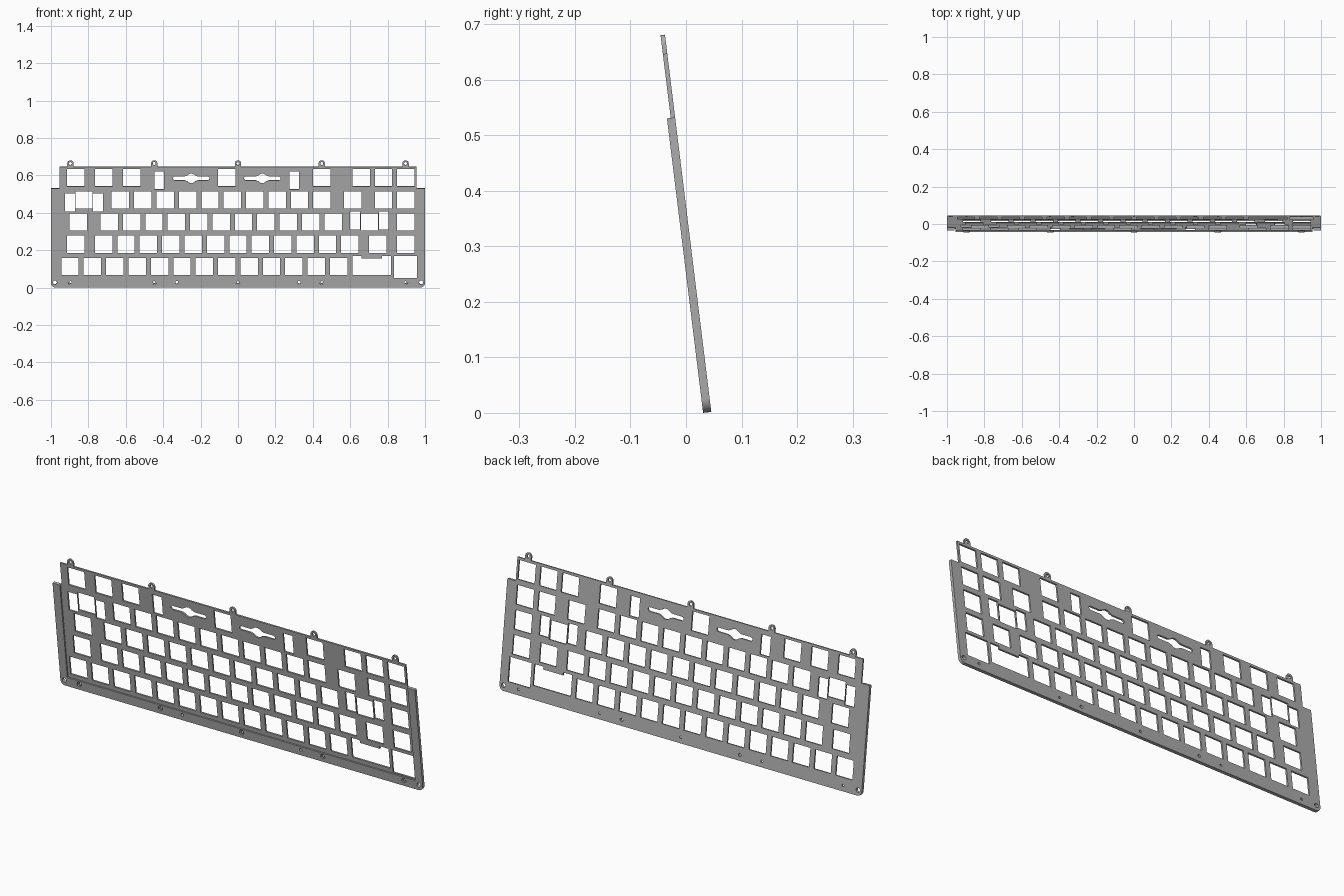
import bpy, bmesh, math

if "Cube" in bpy.data.objects:
    bpy.data.objects.remove(bpy.data.objects["Cube"])

U = 0.1197           # key pitch
X0, V0 = -0.898, 0.1125   # centre of the lowest left key
KEY = 0.093          # switch opening
THIN, THICK = 0.008, 0.0148
TILT = math.radians(7)

metal = bpy.data.materials.new("grey metal")
metal.use_nodes = True
colour = (0.42, 0.42, 0.42, 1)
metal.diffuse_color = colour
metal.node_tree.nodes["Principled BSDF"].inputs["Base Color"].default_value = colour


def rect(cx, cy, w, h):
    return [(cx - w/2, cy - h/2), (cx + w/2, cy - h/2), (cx + w/2, cy + h/2), (cx - w/2, cy + h/2)]


def arc(cx, cy, r, a0, a1, n):
    return [(cx + r*math.cos(math.radians(a0 + (a1 - a0)*i/n)),
             cy + r*math.sin(math.radians(a0 + (a1 - a0)*i/n))) for i in range(n + 1)]


def circle(cx, cy, r, n=20):
    return arc(cx, cy, r, 0, 360, n)[:-1]


def slab(name, loops, w0, w1, open_back=False):
    """Extrude an outline with openings from depth w0 to w1, then lean it."""
    cu = bpy.data.curves.new(name, 'CURVE')
    cu.dimensions = '2D'
    cu.fill_mode = 'BOTH'
    cu.extrude = (w1 - w0)/2
    for pts in loops:
        sp = cu.splines.new('POLY')
        sp.points.add(len(pts) - 1)
        for p, (x, y) in zip(sp.points, pts):
            p.co = (x, y, 0, 1)
        sp.use_cyclic_u = True
    tmp = bpy.data.objects.new(name + "_curve", cu)
    bpy.context.collection.objects.link(tmp)
    dg = bpy.context.evaluated_depsgraph_get()
    me = bpy.data.meshes.new_from_object(tmp.evaluated_get(dg))
    bpy.data.objects.remove(tmp)
    bm = bmesh.new()
    bm.from_mesh(me)
    bmesh.ops.remove_doubles(bm, verts=bm.verts, dist=1e-5)
    bmesh.ops.recalc_face_normals(bm, faces=bm.faces)
    if open_back:   # hidden contact face
        bmesh.ops.delete(bm, geom=[f for f in bm.faces if f.normal.z < -0.9], context='FACES')
    bmesh.ops.translate(bm, verts=bm.verts, vec=(0, 0, (w0 + w1)/2))
    bm.to_mesh(me)
    bm.free()
    me.name = name
    me.materials.clear()
    me.materials.append(metal)
    ob = bpy.data.objects.new(name, me)
    bpy.context.collection.objects.link(ob)
    ob.rotation_euler = (math.pi/2 + TILT, 0, 0)
    ob.location = (0, 0.0455, THICK*math.sin(TILT))
    bpy.ops.object.select_all(action='DESELECT')
    ob.select_set(True)
    bpy.context.view_layer.objects.active = ob
    bpy.ops.object.shade_smooth_by_angle(angle=math.radians(30))
    return ob


def kx(i):
    return X0 + i*U


def kv(row):
    return V0 + row*U


# switch openings, by row from the bottom, positions in key units
rows = [
    [float(i) for i in range(13)],
    [0.25] + [1.5 + i for i in range(12)] + [13.75, 15],
    [0.375] + [1.75 + i for i in range(11)] + [13.375, 15],
    [0.625] + [2.25 + i for i in range(10)] + [12.625, 14, 15],
    [0.25, 1.5, 2.75, 7, 11.25, 13, 14, 15],
]
openings = [rect(kx(i), kv(r), KEY, KEY) for r, row in enumerate(rows) for i in row]

# stabiliser openings beside the wide keys: row, key, half spacing, shift
for r, i, half, dv in [(2, 13.375, 0.077, 0.009), (3, 0.625, 0.075, -0.014), (4, 7, 0.361, -0.014)]:
    for s in (-1, 1):
        openings.append(rect(kx(i) + s*half, kv(r) + dv, 0.052, 0.097))

# wide opening with a stepped top edge, and the large corner opening
openings.append([(0.611, 0.067), (0.819, 0.067), (0.819, 0.170), (0.770, 0.170),
                 (0.770, 0.156), (0.660, 0.156), (0.660, 0.170), (0.611, 0.170)])
openings.append(rect(0.895, 0.110, 0.122, 0.120))

# slots with a round bulge in the middle
for s in (-1, 1):
    cx, cv = kx(7) + s*0.190, kv(4) - 0.004
    half = arc(cx, cv, 0.026, 40, 140, 8)
    half += [(cx - 0.036, cv + 0.010)]
    half += arc(cx - 0.088, cv, 0.010, 90, 270, 8)
    half += [(cx - 0.036, cv - 0.010)]
    half += arc(cx, cv, 0.026, 220, 320, 8)
    half += [(cx + 0.036, cv - 0.010)]
    half += arc(cx + 0.088, cv, 0.010, -90, 90, 8)
    half += [(cx + 0.036, cv + 0.010)]
    openings.append(half)

# screw and pin holes
screws = [-0.896, -0.448, 0, 0.448, 0.896]
pins = [circle(s*0.327, 0.028, 0.008) for s in (-1, 1)]
pins += [circle(s*0.979, 0.027, 0.011) for s in (-1, 1)]
screw_holes = [circle(x, 0.028, 0.006) for x in screws]
tab_holes = [circle(x, 0.667, 0.008) for x in screws]

# plate outline with rounded lower corners and screw tabs on the top edge
R, STEP, TOP = 0.025, 0.534, 0.650
low = arc(-1 + R, R, R, 180, 270, 6) + arc(1 - R, R, R, 270, 360, 6)
outline = low + [(1, STEP), (0.954, STEP), (0.954, TOP)]
for x in reversed(screws):
    outline += [(x + 0.017, TOP)] + arc(x, 0.667, 0.017, 0, 180, 12) + [(x - 0.017, TOP)]
outline += [(-0.954, TOP), (-0.954, STEP), (-1, STEP)]
slab("switch_plate", [outline] + openings + pins + screw_holes + tab_holes, 0, THIN)

# raised rim along both sides and the bottom, with wider screw recesses
IN, FLOOR = 0.960, 0.046
rim = low + [(1, STEP), (IN, STEP), (IN, FLOOR), (-IN, FLOOR), (-IN, STEP), (-1, STEP)]
recesses = [circle(x, 0.028, 0.012) for x in screws]
slab("raised_rim", [rim] + pins + recesses, THIN, THICK, open_back=True)
